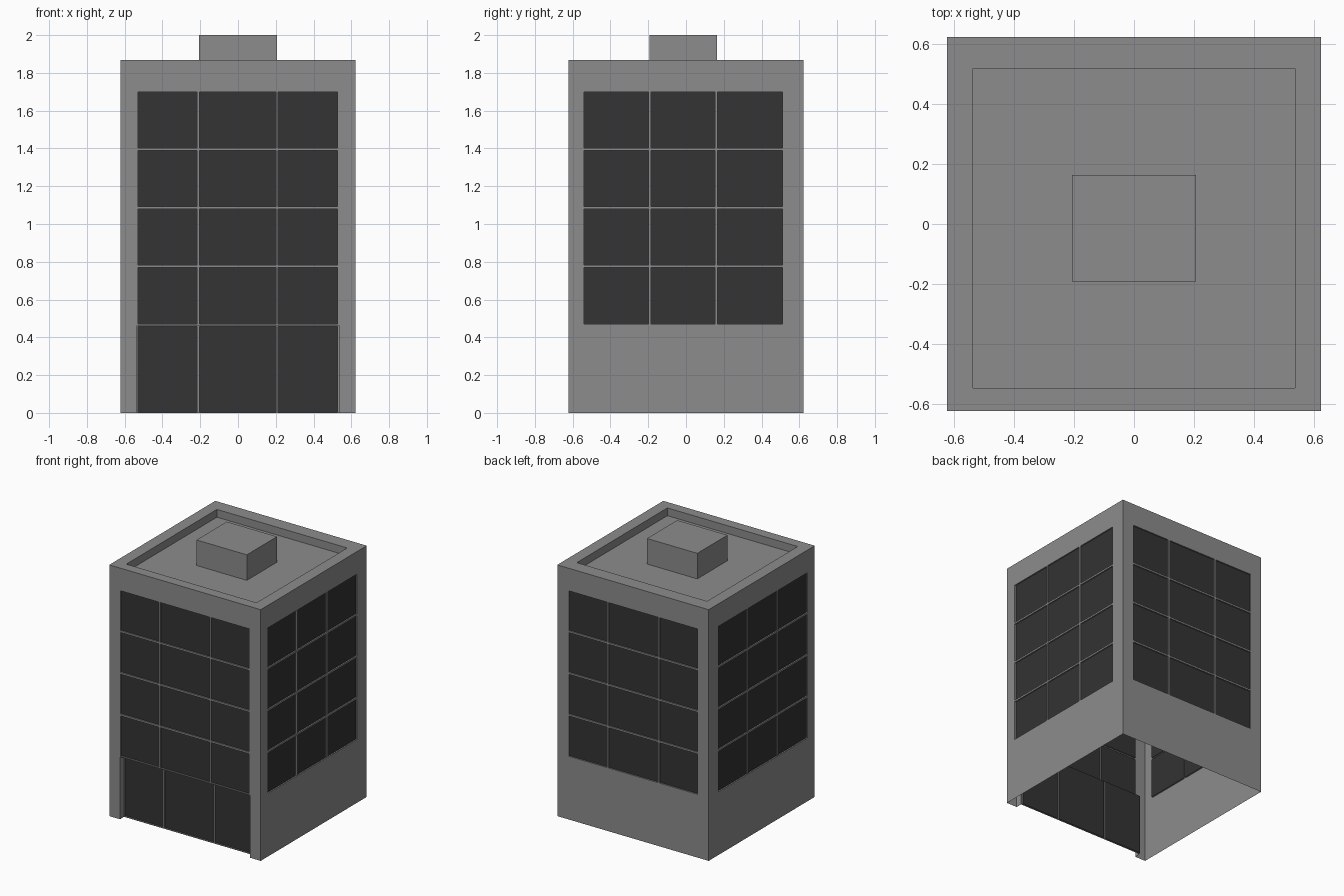
import bpy
from mathutils import Vector

if "Cube" in bpy.data.objects:
    bpy.data.objects.remove(bpy.data.objects["Cube"])


def material(name, v):
    m = bpy.data.materials.new(name)
    m.diffuse_color = (v, v, v, 1)
    m.use_nodes = True
    m.node_tree.nodes["Principled BSDF"].inputs["Base Color"].default_value = m.diffuse_color
    return m


glass = material("dark_glass", 0.033)
concrete = material("mid_grey_concrete", 0.262)

H = 0.623       # half width
TOP = 1.868     # parapet top
ROOF = 1.81     # roof deck level
INSET = 0.01    # pane depth behind the wall face
Z = Vector((0, 0, 1))


def add(name, quads, mat=concrete):
    verts, faces = [], []
    for q in quads:
        faces.append(tuple(range(len(verts), len(verts) + 4)))
        verts += q
    me = bpy.data.meshes.new(name)
    me.from_pydata(verts, [], faces)
    me.materials.append(mat)
    ob = bpy.data.objects.new(name, me)
    bpy.context.collection.objects.link(ob)


def facade(name, u_axis, dist, cols, rows, u_edges, v_edges, opening=None):
    """Flat wall facing u_axis x Z, with recessed panes at cols x rows."""
    u_axis = Vector(u_axis)
    n = u_axis.cross(Z)

    def p(u, v, d=0):
        return u_axis * u + Z * v + n * (dist - d)

    us = sorted({*u_edges, *[c for pair in cols for c in pair]})
    vs = sorted({*v_edges, *[r for pair in rows for r in pair]})
    wall, panes = [], []
    for a, b in zip(us, us[1:]):
        for c, d in zip(vs, vs[1:]):
            corners = [(a, c), (b, c), (b, d), (a, d)]
            if opening and abs(a + b) / 2 < opening[0] and d <= opening[1]:
                continue
            if (a, b) in cols and (c, d) in rows:
                panes.append([p(*k, INSET) for k in corners])
                for k, m in zip(corners, corners[1:] + corners[:1]):
                    wall.append([p(*k), p(*m), p(*m, INSET), p(*k, INSET)])
            else:
                wall.append([p(*k) for k in corners])
    add(name + "_wall", wall)
    add(name + "_windows", panes, glass)


# Four facades
rows = [(0.47, 0.77), (0.783, 1.08), (1.093, 1.39), (1.403, 1.70)]
cols_x = [(-0.53, -0.217), (-0.204, 0.2), (0.213, 0.528)]
cols_y = [(-0.54, -0.199), (-0.186, 0.153), (0.166, 0.51)]


def flip(cols):
    return [(-b, -a) for a, b in cols]


OPEN_X, OPEN_Z = 0.535, 0.463
facade("front", (1, 0, 0), H, cols_x, rows, (-H, -OPEN_X, OPEN_X, H),
       (0, OPEN_Z, TOP), (OPEN_X, OPEN_Z))
facade("right", (0, 1, 0), H, cols_y, rows, (-H, H), (0, TOP))
facade("back", (-1, 0, 0), H, flip(cols_x), rows, (-H, H), (0, TOP))
facade("left", (0, -1, 0), H, flip(cols_y), rows, (-H, H), (0, TOP))

# Recessed ground floor shopfront and the reveal around it
DEPTH = 0.047
facade("shopfront", (1, 0, 0), H - DEPTH, cols_x, [(0.005, 0.457)],
       (-OPEN_X, OPEN_X), (0, OPEN_Z))
f, g = -H, -H + DEPTH
x, z = OPEN_X, OPEN_Z
add("entrance_reveal", [
    [(-x, f, 0), (-x, g, 0), (-x, g, z), (-x, f, z)],
    [(x, g, 0), (x, f, 0), (x, f, z), (x, g, z)],
    [(-x, f, z), (-x, g, z), (x, g, z), (x, f, z)]])

# Parapet top, inner parapet faces and roof deck
outer = [(-H, -H), (H, -H), (H, H), (-H, H)]
inner = [(-0.536, -0.547), (0.536, -0.547), (0.536, 0.518), (-0.536, 0.518)]
quads = [[(*k, ROOF) for k in inner]]
for i in range(4):
    j = (i + 1) % 4
    quads.append([(*outer[i], TOP), (*outer[j], TOP), (*inner[j], TOP), (*inner[i], TOP)])
    quads.append([(*inner[i], TOP), (*inner[j], TOP), (*inner[j], ROOF), (*inner[i], ROOF)])
add("roof_and_parapet", quads)

# Rooftop plant room
base = [(-0.207, -0.192), (0.207, -0.192), (0.207, 0.163), (-0.207, 0.163)]
quads = [[(*k, 2.0) for k in base]]
for i in range(4):
    a, b = base[i], base[(i + 1) % 4]
    quads.append([(*a, ROOF), (*b, ROOF), (*b, 2.0), (*a, 2.0)])
add("rooftop_plant_room", quads)
